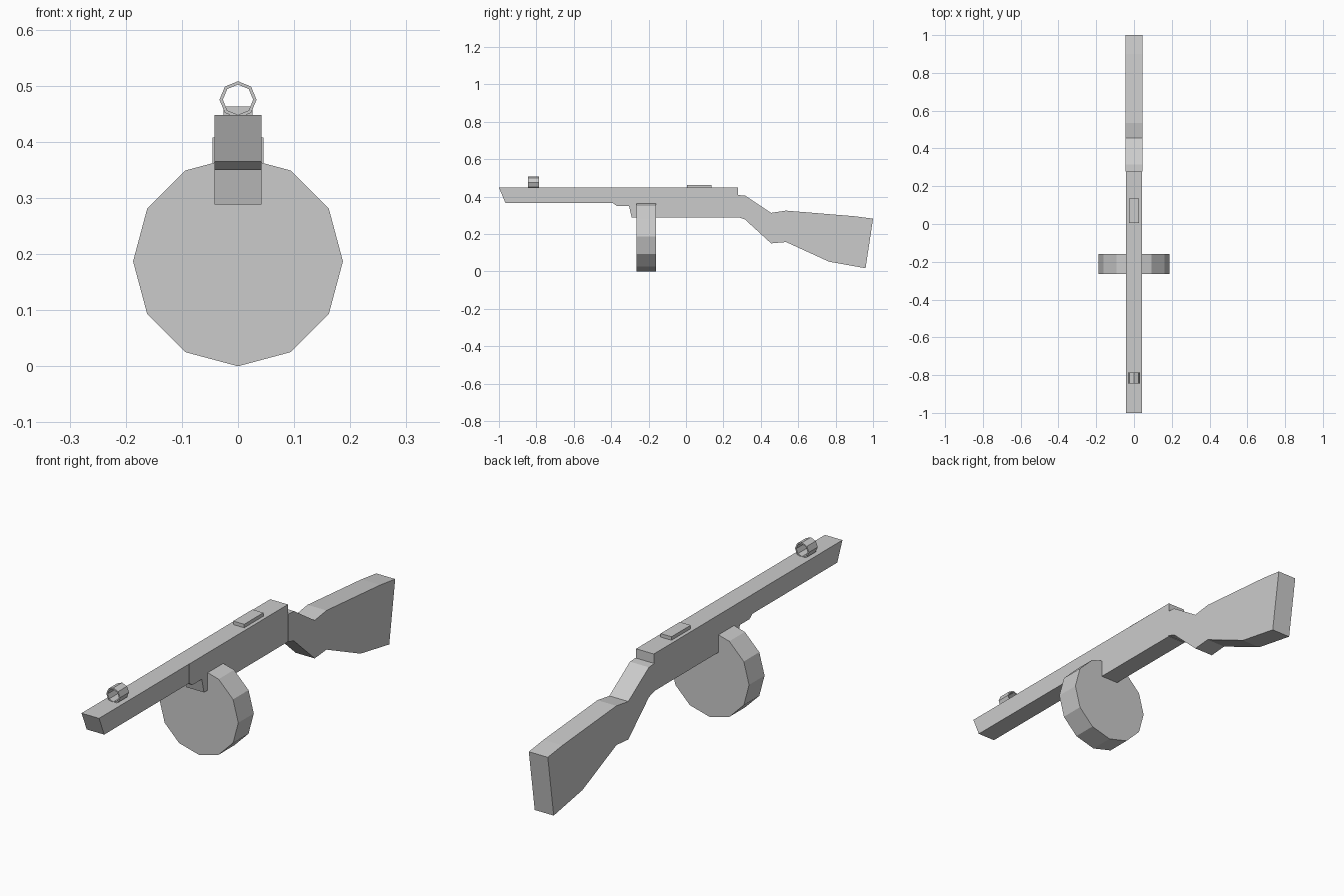
import bpy, bmesh, math

if "Cube" in bpy.data.objects:
    bpy.data.objects.remove(bpy.data.objects["Cube"])


def mesh_object(name, verts, faces):
    mesh = bpy.data.meshes.new(name)
    mesh.from_pydata(verts, [], faces)
    bm = bmesh.new()
    bm.from_mesh(mesh)
    bmesh.ops.recalc_face_normals(bm, faces=bm.faces)
    bm.to_mesh(mesh)
    bm.free()
    obj = bpy.data.objects.new(name, mesh)
    bpy.context.collection.objects.link(obj)
    return obj


def side_slab(name, profile, half):
    """Extrude a (y, z) side profile across x."""
    n = len(profile)
    verts = [(x, y, z) for x in (-half, half) for y, z in profile]
    faces = [tuple(range(n)), tuple(range(n, 2 * n))]
    faces += [(i, (i + 1) % n, n + (i + 1) % n, n + i) for i in range(n)]
    return mesh_object(name, verts, faces)


def ring_points(n, radius, y, zc):
    return [(radius * math.sin(2 * math.pi * i / n), y,
             zc + radius * math.cos(2 * math.pi * i / n)) for i in range(n)]


# Barrel with slanted muzzle
side_slab("barrel", [(-1, .448), (-.39, .448), (-.39, .365), (-.965, .365)], .0415)

# Receiver with stepped underside
side_slab("receiver", [(-.39, .448), (.278, .448), (.278, .288), (-.29, .288),
                       (-.305, .35), (-.37, .35), (-.39, .365)], .042)

# Shoulder stock
side_slab("stock", [(.278, .408), (.315, .406), (.455, .313), (.535, .325),
                    (.9, .295), (1, .282), (.96, .017), (.765, .052),
                    (.535, .157), (.455, .15), (.315, .278), (.278, .29)], .045)

# Raised rear sight plate
side_slab("rear_plate", [(.005, .44), (.005, .463), (.135, .463), (.135, .44)], .026)

# Twelve-sided drum
N = 12
drum = ring_points(N, .187, -.265, .187) + ring_points(N, .187, -.16, .187)
mesh_object("drum", drum, [tuple(range(N)), tuple(range(N, 2 * N))] +
            [(i, (i + 1) % N, N + (i + 1) % N, N + i) for i in range(N)])

# Octagonal open ring sight
N = 8
loops = [(.033, -.845), (.033, -.785), (.027, -.785), (.027, -.845)]
verts = [p for r, y in loops for p in ring_points(N, r, y, .475)]
faces = [(a * N + i, a * N + (i + 1) % N,
          (a + 1) % 4 * N + (i + 1) % N, (a + 1) % 4 * N + i)
         for a in range(4) for i in range(N)]
mesh_object("front_ring_sight", verts, faces)
